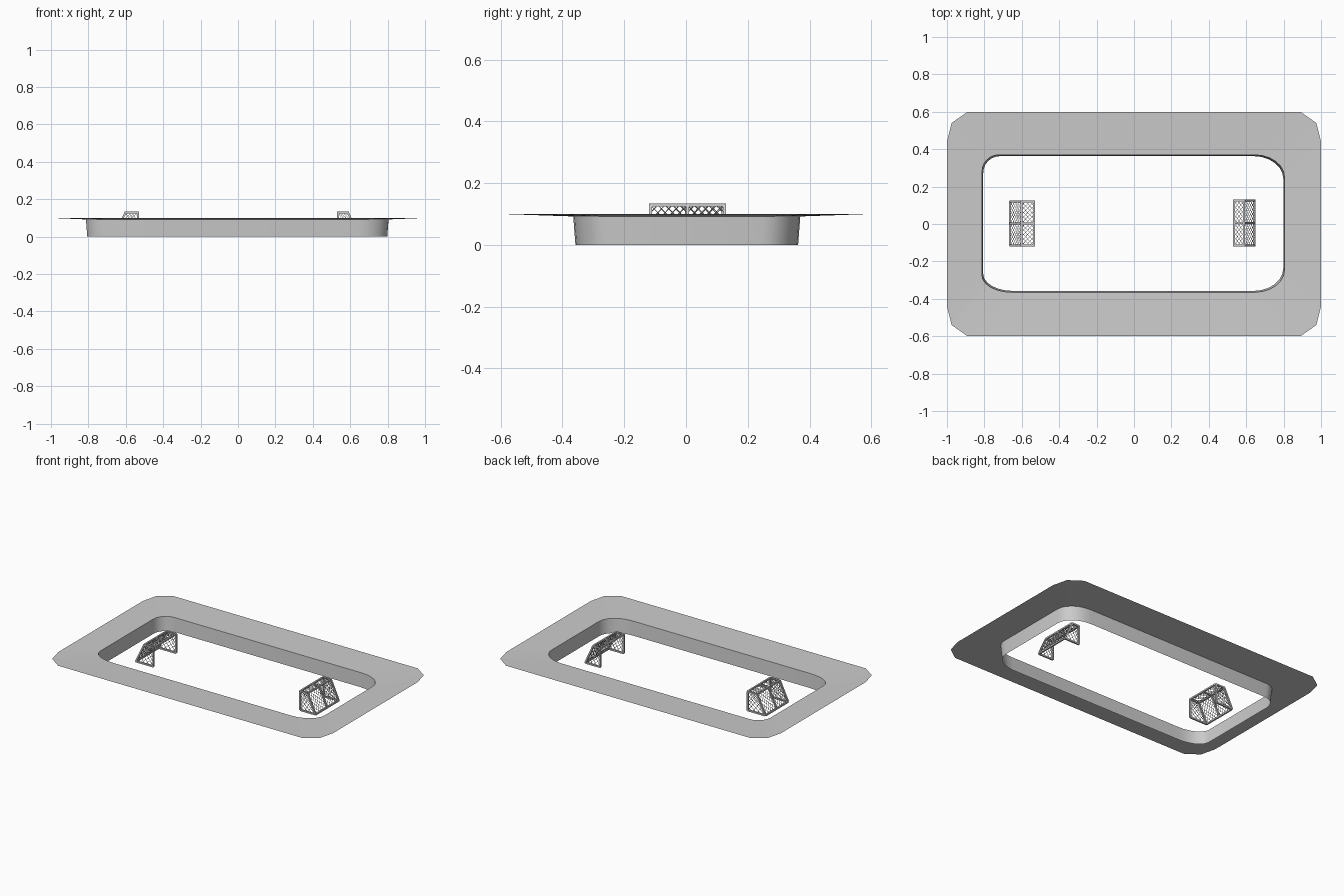
import bpy, bmesh
from math import cos, sin, pi
from mathutils import Vector, Matrix

cube = bpy.data.objects.get("Cube")
if cube:
    bpy.data.objects.remove(cube, do_unlink=True)

STEPS = 6
RIM_Z, LIP_Z = 0.1, 0.092


def make_object(name, bm, smooth=False):
    mesh = bpy.data.meshes.new(name)
    bm.to_mesh(mesh)
    bm.free()
    obj = bpy.data.objects.new(name, mesh)
    bpy.context.collection.objects.link(obj)
    if smooth:
        bpy.ops.object.select_all(action='DESELECT')
        obj.select_set(True)
        bpy.context.view_layer.objects.active = obj
        bpy.ops.object.shade_smooth_by_angle(angle=pi / 6)
    return obj


def rounded_loop(bm, z, inset, corners):
    """Counter-clockwise loop of elliptical corners (x, y, rx, ry)."""
    verts = []
    for i, (x, y, rx, ry) in enumerate(corners):
        sx, sy = (1 if x > 0 else -1), (1 if y > 0 else -1)
        for k in range(STEPS + 1):
            a = (i + k / STEPS) * pi / 2
            verts.append(bm.verts.new((x - sx * (rx + inset) + rx * cos(a),
                                       y - sy * (ry + inset) + ry * sin(a), z)))
    return verts


def strip(bm, first, second):
    n = len(first)
    for i in range(n):
        j = (i + 1) % n
        ring = dict.fromkeys((first[i], first[j], second[j], second[i]))
        bm.faces.new(list(ring))


opening = [(0.805, 0.37, 0.16, 0.12), (-0.813, 0.37, 0.09, 0.09),
           (-0.813, -0.365, 0.16, 0.09), (0.805, -0.365, 0.16, 0.12)]

# Thin apron around the rink, sloping down to the opening
bm = bmesh.new()
inner = rounded_loop(bm, LIP_Z, 0, opening)
outer = []
for sx, sy in ((1, 1), (-1, 1), (-1, -1), (1, -1)):
    pts = [(1, 0.44), (0.975, 0.54), (0.89, 0.6)]
    if sx * sy < 0:
        pts.reverse()
    corner = [bm.verts.new((sx * x, sy * y, RIM_Z)) for x, y in pts]
    outer += [corner[round(2 * k / STEPS)] for k in range(STEPS + 1)]
strip(bm, outer, inner)
make_object("apron", bm)

# Open-bottomed wall around the rink
bm = bmesh.new()
strip(bm, rounded_loop(bm, LIP_Z, 0, opening), rounded_loop(bm, 0, 0.007, opening))
make_object("rink_wall", bm, smooth=True)


def beam(bm, a, b, half):
    """Square bar from a to b."""
    a, b = Vector(a), Vector(b)
    d = b - a
    turn = d.to_track_quat('Z', 'Y').to_matrix().to_4x4()
    spin = Matrix.Rotation(pi / 4, 4, 'Z')
    bmesh.ops.create_cone(bm, cap_ends=True, segments=4, radius1=half * 2 ** 0.5,
                          radius2=half * 2 ** 0.5, depth=d.length,
                          matrix=Matrix.Translation((a + b) / 2) @ turn @ spin)


def net_panel(bm, p00, p10, p11, p01, nu, nv):
    """Diagonal mesh across a four-cornered panel."""
    p00, p10, p11, p01 = map(Vector, (p00, p10, p11, p01))

    def at(u, v):
        u, v = u / nu, v / nv
        return p00.lerp(p10, u).lerp(p01.lerp(p11, u), v)

    for s in range(1 - nv, nu):
        lo, hi = max(0, s), min(nu, s + nv)
        beam(bm, at(lo, lo - s), at(hi, hi - s), 0.001)
        beam(bm, at(nu - lo, lo - s), at(nu - hi, hi - s), 0.001)


def goal(side, mouth, crown, foot, y0, y1):
    sx = 1 if side == "left" else -1
    h, low, top = 0.005, 0.005, 0.129
    mid = (y0 + y1) / 2

    def section(y):
        return [(sx * x, y, z) for x, z in
                ((mouth, low), (mouth, top), (crown, top), (foot, low))]

    ends = [section(y) for y in (y0, y1)]
    centre = section(mid)

    # Frame: end frames, crossbars and centre ribs
    bm = bmesh.new()
    for e in ends:
        for i in range(4):
            beam(bm, e[i], e[(i + 1) % 4], h)
    for i in (1, 2, 3):
        beam(bm, ends[0][i], ends[1][i], h)
    for i in (1, 2):
        beam(bm, centre[i], centre[i + 1], h)
    make_object(side + "_goal_frame", bm)

    # Net: two ends, and both halves of the roof and back
    bm = bmesh.new()
    for e in ends:
        net_panel(bm, e[0], e[3], e[2], e[1], 4, 5)
        net_panel(bm, e[1], centre[1], centre[2], e[2], 5, 3)
        net_panel(bm, e[2], centre[2], centre[3], e[3], 5, 5)
    make_object(side + "_goal_net", bm)


goal("left", 0.535, 0.588, 0.645, -0.115, 0.125)
goal("right", 0.535, 0.602, 0.662, -0.115, 0.12)
